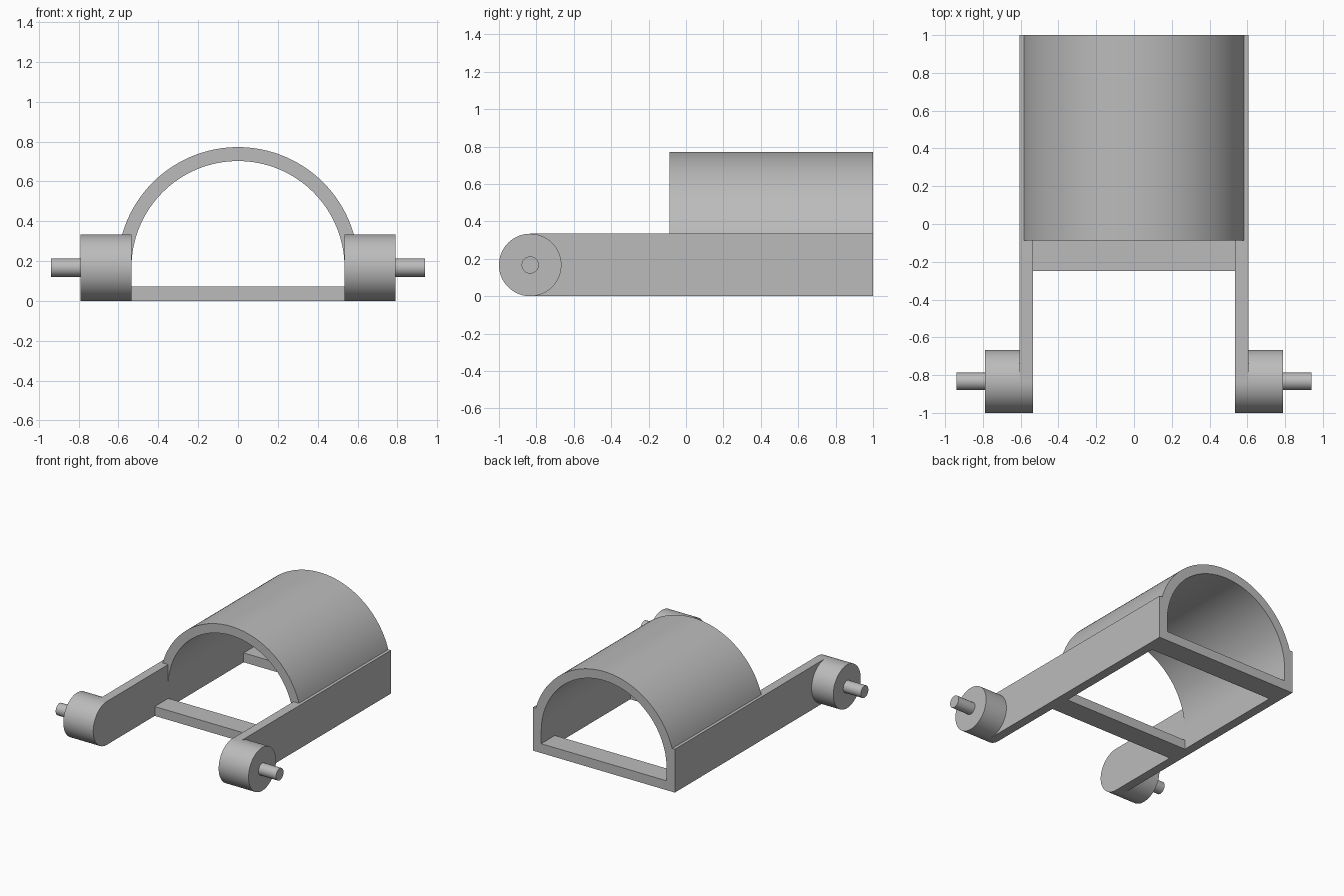
import bpy, bmesh
from math import sin, cos, pi, asin

cube = bpy.data.objects.get("Cube")
if cube:
    bpy.data.objects.remove(cube, do_unlink=True)

grey = bpy.data.materials.new("plain_grey")
grey.use_nodes = True
colour = (0.5, 0.5, 0.5, 1)
grey.diffuse_color = colour
grey.node_tree.nodes["Principled BSDF"].inputs["Base Color"].default_value = colour

INNER, OUTER = 0.535, 0.605   # rail and arch faces
R = 0.167                     # hub radius, half the rail height
HUB_Y = -1 + R
BACK = 1.0


def arc(cx, cz, r, start, end, n):
    """Points along an arc, ends included."""
    return [(cx + r * cos(start + (end - start) * i / n),
             cz + r * sin(start + (end - start) * i / n)) for i in range(n + 1)]


def prism(name, outline, axis, low, high):
    """Extrude an outline (other axis, z) along x or y."""
    bm = bmesh.new()
    place = (lambda p, d: (d, p[0], p[1])) if axis == "x" else (lambda p, d: (p[0], d, p[1]))
    face = bm.faces.new([bm.verts.new(place(p, low)) for p in outline])
    moved = bmesh.ops.extrude_face_region(bm, geom=[face])["geom"]
    for v in moved:
        if isinstance(v, bmesh.types.BMVert):
            setattr(v.co, axis, high)
    bmesh.ops.recalc_face_normals(bm, faces=bm.faces)
    mesh = bpy.data.meshes.new(name)
    bm.to_mesh(mesh)
    bm.free()
    mesh.materials.append(grey)
    obj = bpy.data.objects.new(name, mesh)
    bpy.context.collection.objects.link(obj)
    bpy.ops.object.select_all(action="DESELECT")
    obj.select_set(True)
    bpy.context.view_layer.objects.active = obj
    bpy.ops.object.shade_smooth_by_angle(angle=pi / 6)
    return obj


# Side rails with a round front end, hubs and axle pins
rail = arc(HUB_Y, R, R, pi / 2, 3 * pi / 2, 32) + [(BACK, 0), (BACK, 2 * R)]
hub = arc(HUB_Y, R, R, 0, 2 * pi, 64)[:-1]
pin = arc(HUB_Y, R, 0.046, 0, 2 * pi, 32)[:-1]
for side, s in (("left", 1), ("right", -1)):
    prism(side + "_rail", rail, "x", s * INNER, s * OUTER)
    prism(side + "_hub", hub, "x", s * OUTER, s * 0.79)
    prism(side + "_axle_pin", pin, "x", s * 0.79, s * 0.94)

# Arched cover resting on the rails, its inside running down their inner faces
foot = asin(R / OUTER)
cover = arc(0, R, OUTER, foot, pi - foot, 64)
cover += [(-INNER, 2 * R)] + arc(0, R, INNER, pi, 0, 64) + [(INNER, 2 * R)]
prism("arched_cover", cover, "y", -0.088, BACK)

# Cross bars between the rails
bar = [(-INNER, 0), (INNER, 0), (INNER, 0.072), (-INNER, 0.072)]
prism("front_cross_bar", bar, "y", -0.25, -0.085)
prism("rear_cross_bar", bar, "y", BACK - 0.167, BACK)
